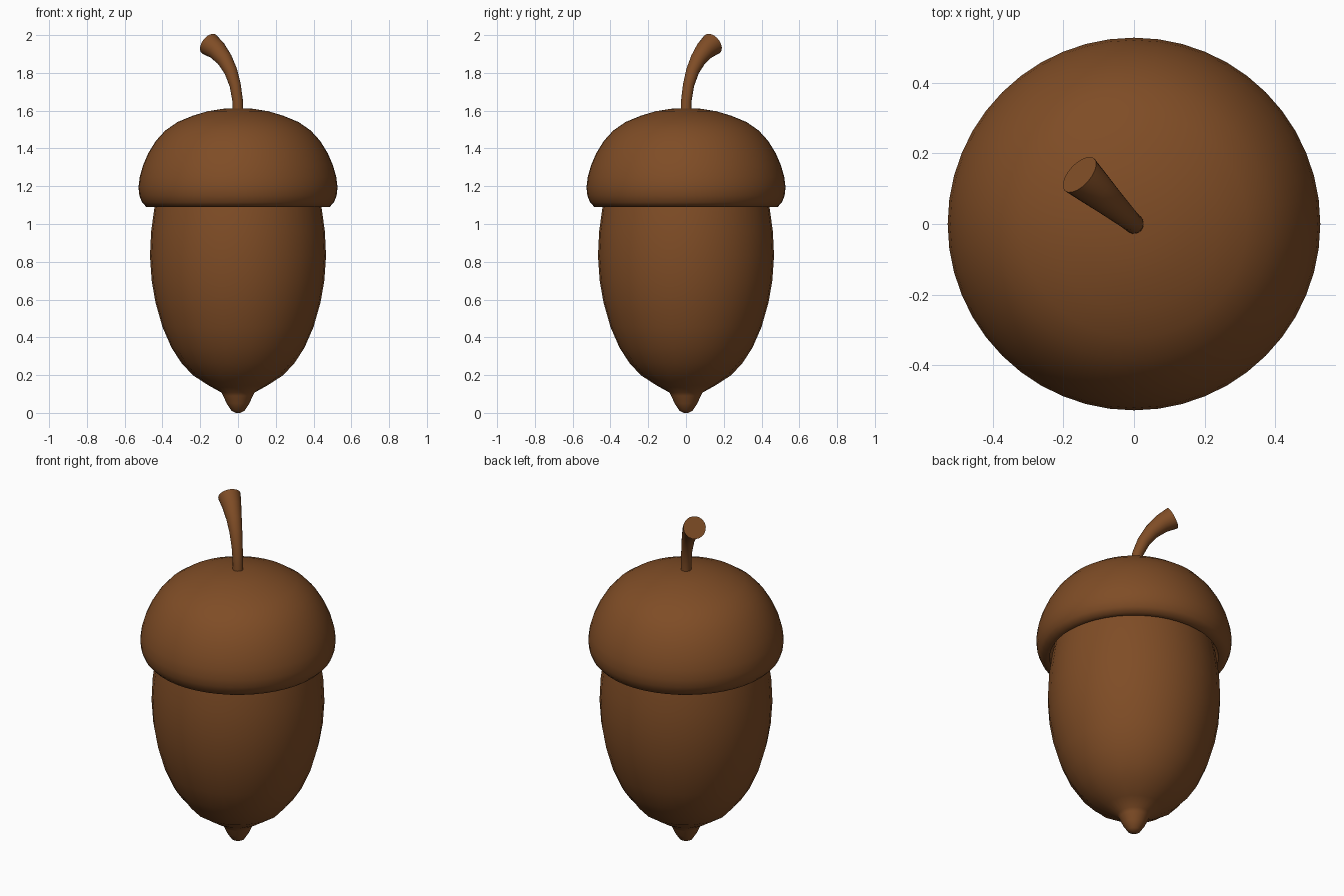
import bpy, math
from mathutils import Vector

if "Cube" in bpy.data.objects:
    bpy.data.objects.remove(bpy.data.objects["Cube"])

brown = bpy.data.materials.new("acorn brown")
brown.diffuse_color = (0.212, 0.073, 0.019, 1)
brown.use_nodes = True
brown.node_tree.nodes["Principled BSDF"].inputs["Base Color"].default_value = brown.diffuse_color


def finish(name, verts, faces, angle):
    mesh = bpy.data.meshes.new(name)
    mesh.from_pydata(verts, [], faces)
    mesh.materials.append(brown)
    obj = bpy.data.objects.new(name, mesh)
    bpy.context.collection.objects.link(obj)
    bpy.ops.object.select_all(action='DESELECT')
    obj.select_set(True)
    bpy.context.view_layer.objects.active = obj
    bpy.ops.object.shade_smooth_by_angle(angle=math.radians(angle))
    return obj


def skin(rings, n):
    """Quads between successive rings, closed with a face at each end."""
    faces = [tuple(range(n))[::-1]]
    for i in range(rings - 1):
        for j in range(n):
            k = (j + 1) % n
            faces.append((i*n + j, i*n + k, (i+1)*n + k, (i+1)*n + j))
    faces.append(tuple(range((rings - 1)*n, rings*n)))
    return faces


def lathe(name, profile, n, angle, flute=lambda z, j: 1.0):
    verts = []
    for r, z in profile:
        for j in range(n):
            a = 2*math.pi*j/n
            q = r*flute(z, j)
            verts.append((q*math.cos(a), q*math.sin(a), z))
    return finish(name, verts, skin(len(profile), n), angle)


# Nut with a pointed tip and faint flutes near the bottom
nut = [(0.012, 0.0), (0.035, 0.012), (0.06, 0.05), (0.078, 0.09), (0.088, 0.108),
       (0.155, 0.145), (0.24, 0.2), (0.30, 0.265), (0.352, 0.345), (0.40, 0.455),
       (0.437, 0.585), (0.457, 0.7), (0.466, 0.83), (0.46, 0.96), (0.442, 1.09),
       (0.425, 1.17)]
lathe("nut", nut, 32, 40,
      lambda z, j: 0.97 if 0.12 < z < 0.3 and j % 2 else 1.0)

# Cap: underside lip, rounded rim and dome
cap = [(0.43, 1.15), (0.45, 1.12), (0.455, 1.09), (0.485, 1.09), (0.508, 1.115),
       (0.522, 1.15), (0.527, 1.195), (0.52, 1.25), (0.503, 1.31), (0.475, 1.375),
       (0.435, 1.44), (0.385, 1.495), (0.32, 1.54), (0.24, 1.573), (0.16, 1.597),
       (0.08, 1.61), (0.02, 1.612)]
lathe("cap", cap, 48, 50)

# Curved stem that flares towards its cut end
path = [(0.0, 1.57, 0.029), (0.002, 1.65, 0.028), (0.02, 1.735, 0.030),
        (0.052, 1.81, 0.035), (0.095, 1.87, 0.042), (0.15, 1.92, 0.052),
        (0.208, 1.953, 0.062)]
lean = Vector((-0.74, 0.67, 0)).normalized()
side = Vector((0, 0, 1)).cross(lean)
pts = [lean*d + Vector((0, 0, z)) for d, z, r in path]
n = 20
verts = []
for i, p in enumerate(pts):
    t = (pts[min(i+1, len(pts)-1)] - pts[max(i-1, 0)]).normalized()
    u = side.cross(t)
    for j in range(n):
        a = 2*math.pi*j/n
        verts.append(p + path[i][2]*(math.cos(a)*u - math.sin(a)*side) * 1.0)
stem = finish("stem", verts, skin(len(pts), n), 40)

# Make all normals point outwards
for o in bpy.context.collection.objects:
    bpy.context.view_layer.objects.active = o
    bpy.ops.object.mode_set(mode='EDIT')
    bpy.ops.mesh.select_all(action='SELECT')
    bpy.ops.mesh.normals_make_consistent(inside=False)
    bpy.ops.object.mode_set(mode='OBJECT')
